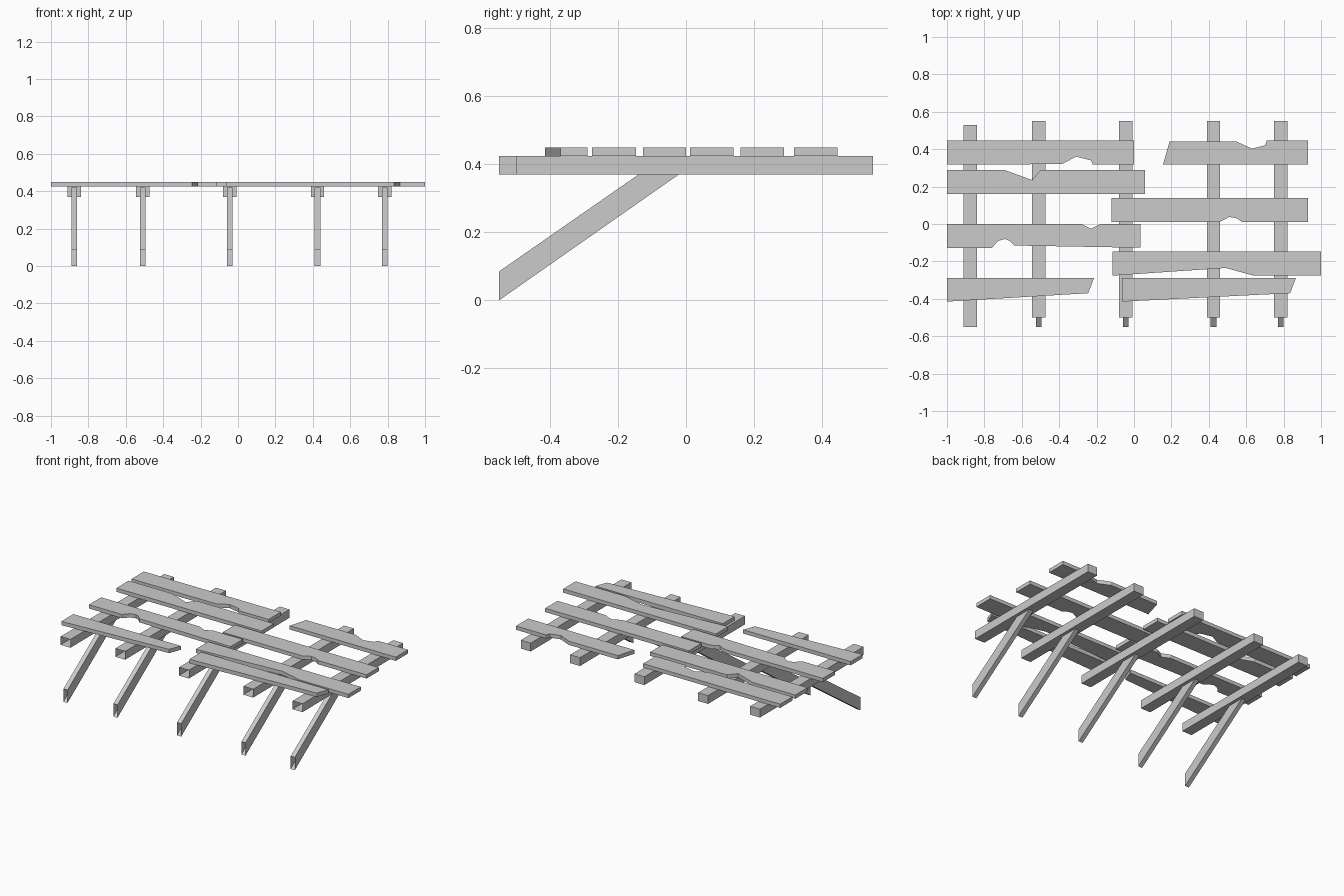
import bpy
import bmesh

default_cube = bpy.data.objects.get("Cube")
if default_cube:
    bpy.data.objects.remove(default_cube, do_unlink=True)

# One plain grey for all the timber
timber = bpy.data.materials.new("grey_timber")
timber.use_nodes = True
timber_colour = (0.6, 0.6, 0.6, 1)
timber.diffuse_color = timber_colour
timber.node_tree.nodes["Principled BSDF"].inputs["Base Color"].default_value = timber_colour

BEAM_BOTTOM, BEAM_TOP, PLANK_TOP = 0.37, 0.425, 0.45
FRONT, BACK = -0.55, 0.55


def extrude_profile(name, outline, offset, open_front=False):
    """Extrude a closed outline of 3D points along an offset into a flat-faced solid."""
    bm = bmesh.new()
    base = bm.faces.new([bm.verts.new(point) for point in outline])
    result = bmesh.ops.extrude_face_region(bm, geom=[base], use_keep_orig=True)
    moved = [item for item in result["geom"] if isinstance(item, bmesh.types.BMVert)]
    bmesh.ops.translate(bm, verts=moved, vec=offset)
    bmesh.ops.recalc_face_normals(bm, faces=bm.faces)
    if open_front:
        bm.normal_update()
        front_caps = [face for face in bm.faces if face.normal.y < -0.99]
        bmesh.ops.delete(bm, geom=front_caps, context="FACES_ONLY")
    mesh = bpy.data.meshes.new(name)
    bm.to_mesh(mesh)
    bm.free()
    mesh.materials.append(timber)
    part = bpy.data.objects.new(name, mesh)
    bpy.context.collection.objects.link(part)
    return part


def support_beam(name, x, front, back, half_width=0.036):
    """Hollow-ended beam that runs from front to back."""
    outline = [(x + side * half_width, front, z)
               for side, z in ((-1, BEAM_BOTTOM), (1, BEAM_BOTTOM), (1, BEAM_TOP), (-1, BEAM_TOP))]
    extrude_profile(name, outline, (0, back - front, 0), open_front=True)


def brace(name, x, half_width=0.015):
    """Slanted brace with an upright foot, let into the beam above."""
    side_profile = [(FRONT, 0), (0.05, 0.42), (-0.068, 0.42), (FRONT, 0.085)]
    outline = [(x - half_width, y, z) for y, z in side_profile]
    extrude_profile(name, outline, (half_width * 2, 0, 0), open_front=True)


def plank(name, left, right, front, back, front_cut=(), back_cut=(),
          front_left=None, front_right=None, back_left=None):
    """Board with optional broken edges and skewed corners; cuts run by rising x."""
    outline = [front_left or (left, front), *front_cut, front_right or (right, front),
               (right, back), *reversed(back_cut), back_left or (left, back)]
    extrude_profile(name, [(x, y, BEAM_TOP) for x, y in outline],
                    (0, 0, PLANK_TOP - BEAM_TOP))


# Beams and braces
for number, x in enumerate((-0.875, -0.51, -0.045, 0.425, 0.785), start=1):
    outermost = number == 1
    support_beam(f"support_beam_{number}", x,
                 front=FRONT if outermost else -0.5,
                 back=0.53 if outermost else BACK)
    brace(f"brace_{number}", x)

# Planks on the -x half
plank("back_plank_right", left=-1, right=0, front=0.318, back=0.446,
      front_cut=[(-0.385, 0.32), (-0.31, 0.36), (-0.23, 0.34), (-0.22, 0.318)])
plank("upper_middle_plank_right", left=-1, right=0.06, front=0.16, back=0.288,
      back_cut=[(-0.69, 0.288), (-0.545, 0.235), (-0.5, 0.288)])
plank("lower_middle_plank_right", left=-1, right=0.035, front=-0.127, back=0,
      front_cut=[(-0.76, -0.127), (-0.725, -0.09), (-0.69, -0.08),
                 (-0.665, -0.09), (-0.64, -0.115)],
      back_cut=[(-0.28, 0), (-0.23, -0.025), (-0.18, 0)])
plank("front_plank_right", left=-1, right=-0.214, front=-0.415, back=-0.29,
      front_right=(-0.245, -0.37))

# Planks on the +x half
plank("back_plank_left", left=0.155, right=0.93, front=0.318, back=0.446,
      back_left=(0.19, 0.44),
      back_cut=[(0.55, 0.44), (0.63, 0.403), (0.7, 0.42), (0.71, 0.446)])
plank("upper_middle_plank_left", left=-0.12, right=0.93, front=0.012, back=0.14,
      front_cut=[(0.46, 0.012), (0.51, 0.038), (0.55, 0.03), (0.575, 0.012)])
plank("lower_middle_plank_left", left=-0.115, right=1, front=-0.276, back=-0.147,
      front_cut=[(0.49, -0.235), (0.64, -0.276)])
plank("front_plank_left", left=-0.065, right=0.865, front=-0.415, back=-0.29,
      front_right=(0.835, -0.37))
